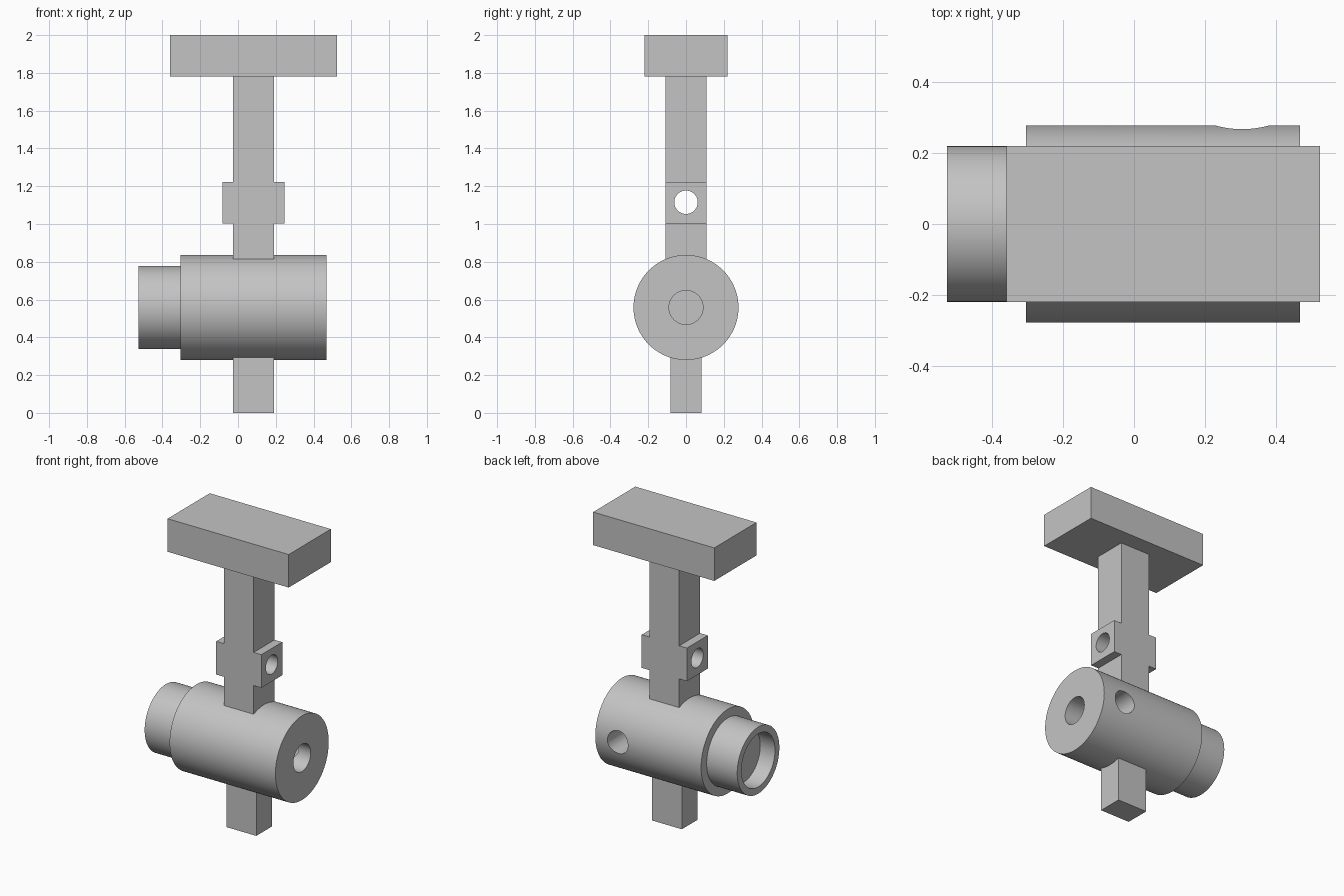
import bpy, bmesh, math
from mathutils import Matrix, Vector

if "Cube" in bpy.data.objects:
    bpy.data.objects.remove(bpy.data.objects["Cube"])

grey = bpy.data.materials.new("plain_grey")
grey.use_nodes = True
COLOUR = (0.55, 0.55, 0.55, 1)
grey.diffuse_color = COLOUR
grey.node_tree.nodes["Principled BSDF"].inputs["Base Color"].default_value = COLOUR

AXIS_Z = 0.558   # height of the valve body axis
STEM_X = 0.082   # centre of stem and handle


def finish(bm, name):
    bmesh.ops.recalc_face_normals(bm, faces=bm.faces)
    mesh = bpy.data.meshes.new(name)
    bm.to_mesh(mesh)
    bm.free()
    mesh.materials.append(grey)
    obj = bpy.data.objects.new(name, mesh)
    bpy.context.collection.objects.link(obj)
    return obj


def box(name, centre, size):
    bm = bmesh.new()
    bmesh.ops.create_cube(bm, size=1, matrix=Matrix.Translation(centre) @ Matrix.Diagonal((*size, 1)))
    return finish(bm, name)


def rod(name, centre, radius, length, turn_axis):
    bm = bmesh.new()
    bmesh.ops.create_cone(bm, cap_ends=True, segments=48, radius1=radius, radius2=radius, depth=length,
                          matrix=Matrix.Translation(centre) @ Matrix.Rotation(math.pi / 2, 4, turn_axis))
    return finish(bm, name)


def lathe(name, profile, height):
    # Spin an (x, radius) profile about the x direction
    bm = bmesh.new()
    verts = [bm.verts.new((x, 0, height + r)) for x, r in profile]
    edges = [bm.edges.new(pair) for pair in zip(verts, verts[1:])]
    bmesh.ops.spin(bm, geom=verts + edges, cent=(0, 0, height), axis=(1, 0, 0),
                   angle=math.tau, steps=96, use_duplicate=False)
    bmesh.ops.remove_doubles(bm, verts=bm.verts, dist=0.0001)
    return finish(bm, name)


def cut(obj, cutter):
    mod = obj.modifiers.new("hole", "BOOLEAN")
    mod.operation, mod.solver, mod.object = "DIFFERENCE", "EXACT", cutter
    bpy.ops.object.select_all(action="DESELECT")
    bpy.context.view_layer.objects.active = obj
    obj.select_set(True)
    bpy.ops.object.modifier_apply(modifier=mod.name)
    bpy.data.objects.remove(cutter)
    bpy.ops.object.shade_smooth_by_angle(angle=math.radians(30))


# Stepped round body with a wide socket on the right and a narrow bore on the left
body = lathe("valve_body", [(-0.42, 0), (-0.42, 0.175), (-0.528, 0.175), (-0.528, 0.22),
                            (-0.305, 0.22), (-0.305, 0.278), (0.468, 0.278),
                            (0.468, 0.09), (0.19, 0.09), (0.19, 0)], AXIS_Z)
cut(body, rod("side_port_cutter", (0.305, 0.2, AXIS_Z), 0.075, 0.4, "X"))

# Upper stem with a wider collar, extruded from one cross-shaped outline
half = [(0.109, 0.75), (0.109, 1.003), (0.165, 1.003), (0.165, 1.222), (0.109, 1.222), (0.109, 1.785)]
outline = half + [(-x, z) for x, z in reversed(half)]
bm = bmesh.new()
face = bm.faces.new([bm.verts.new((STEM_X + x, -0.109, z)) for x, z in outline])
moved = bmesh.ops.extrude_face_region(bm, geom=[face])["geom"]
bmesh.ops.translate(bm, vec=Vector((0, 0.218, 0)), verts=[g for g in moved if isinstance(g, bmesh.types.BMVert)])
stem = finish(bm, "upper_stem")
cut(stem, rod("collar_hole_cutter", (STEM_X, 0, 1.115), 0.062, 0.6, "Y"))

# Lower stem and handle block
box("lower_stem", (STEM_X, 0, 0.165), (0.218, 0.164, 0.33))
box("handle_block", (STEM_X, 0, 1.891), (0.885, 0.44, 0.218))
